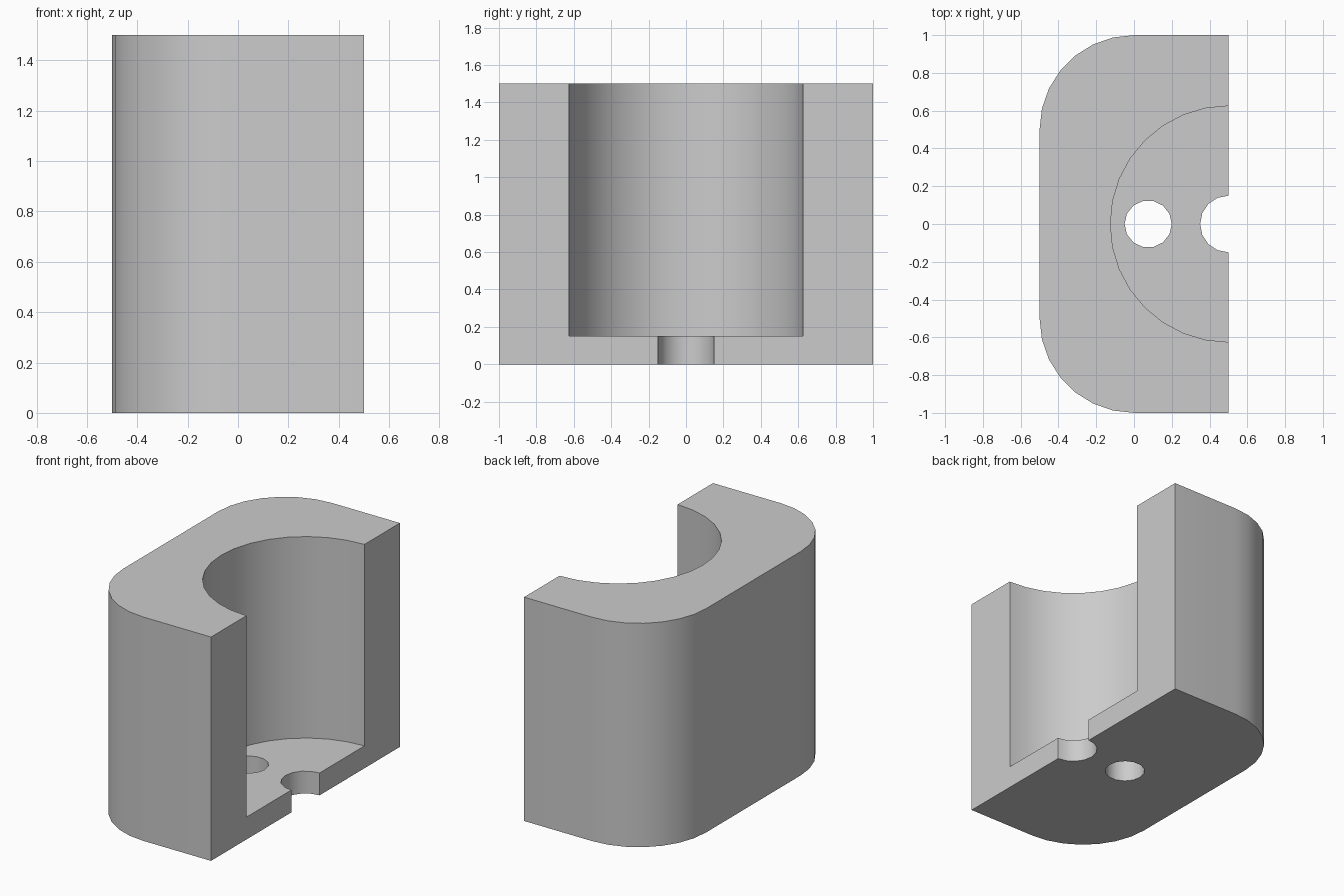
import bpy
import bmesh
from math import cos, sin, pi, radians

cube = bpy.data.objects.get("Cube")
if cube:
    bpy.data.objects.remove(cube, do_unlink=True)

HEIGHT, FLOOR = 1.5, 0.15

grey = bpy.data.materials.new("plain grey")
grey.use_nodes = True
colour = (0.6, 0.6, 0.6, 1)
grey.diffuse_color = colour
grey.node_tree.nodes["Principled BSDF"].inputs["Base Color"].default_value = colour


def arc(cx, cy, radius, start, end, steps):
    """Points along an arc, angles in degrees."""
    angles = [radians(start + (end - start) * i / steps) for i in range(steps + 1)]
    return [(cx + radius * cos(a), cy + radius * sin(a)) for a in angles]


def prism(name, outline, z0, z1):
    """Extrude a closed outline from z0 to z1."""
    bm = bmesh.new()
    base = bm.faces.new([bm.verts.new((x, y, z0)) for x, y in outline])
    top = bmesh.ops.extrude_face_region(bm, geom=[base])["geom"]
    bmesh.ops.translate(bm, vec=(0, 0, z1 - z0),
                        verts=[v for v in top if isinstance(v, bmesh.types.BMVert)])
    bmesh.ops.recalc_face_normals(bm, faces=bm.faces)
    mesh = bpy.data.meshes.new(name)
    bm.to_mesh(mesh)
    bm.free()
    mesh.materials.append(grey)
    obj = bpy.data.objects.new(name, mesh)
    bpy.context.collection.objects.link(obj)
    return obj


def cut_round(target, name, x, radius, sides, z0, z1):
    """Cut a vertical round hole on the centre line."""
    cutter = prism(name, arc(x, 0, radius, 0, 360, sides)[:-1], z0, z1)
    cutter.hide_render = True
    mod = target.modifiers.new(name, "BOOLEAN")
    mod.operation, mod.solver, mod.object = "DIFFERENCE", "EXACT", cutter
    bpy.context.view_layer.objects.active = target
    bpy.ops.object.modifier_apply(modifier=mod.name)
    bpy.data.objects.remove(cutter, do_unlink=True)


# Half block with two rounded corners
outline = [(0.5, -1), (0.5, 1)]
outline += arc(0, 0.5, 0.5, 90, 180, 7) + arc(0, -0.5, 0.5, 180, 270, 7)
block = prism("half_housing", outline, 0, HEIGHT)

# Wide bore above the floor, half hole at the open edge, full hole in the floor
cut_round(block, "bore", 0.5, 0.625, 32, FLOOR, HEIGHT + 0.2)
cut_round(block, "edge_hole", 0.5, 0.15, 16, -0.2, FLOOR + 0.2)
cut_round(block, "floor_hole", 0.075, 0.125, 14, -0.2, FLOOR + 0.2)

# Smooth curved walls, sharp rims
bpy.ops.object.select_all(action="DESELECT")
block.select_set(True)
bpy.context.view_layer.objects.active = block
bpy.ops.object.shade_smooth_by_angle(angle=pi / 6)
